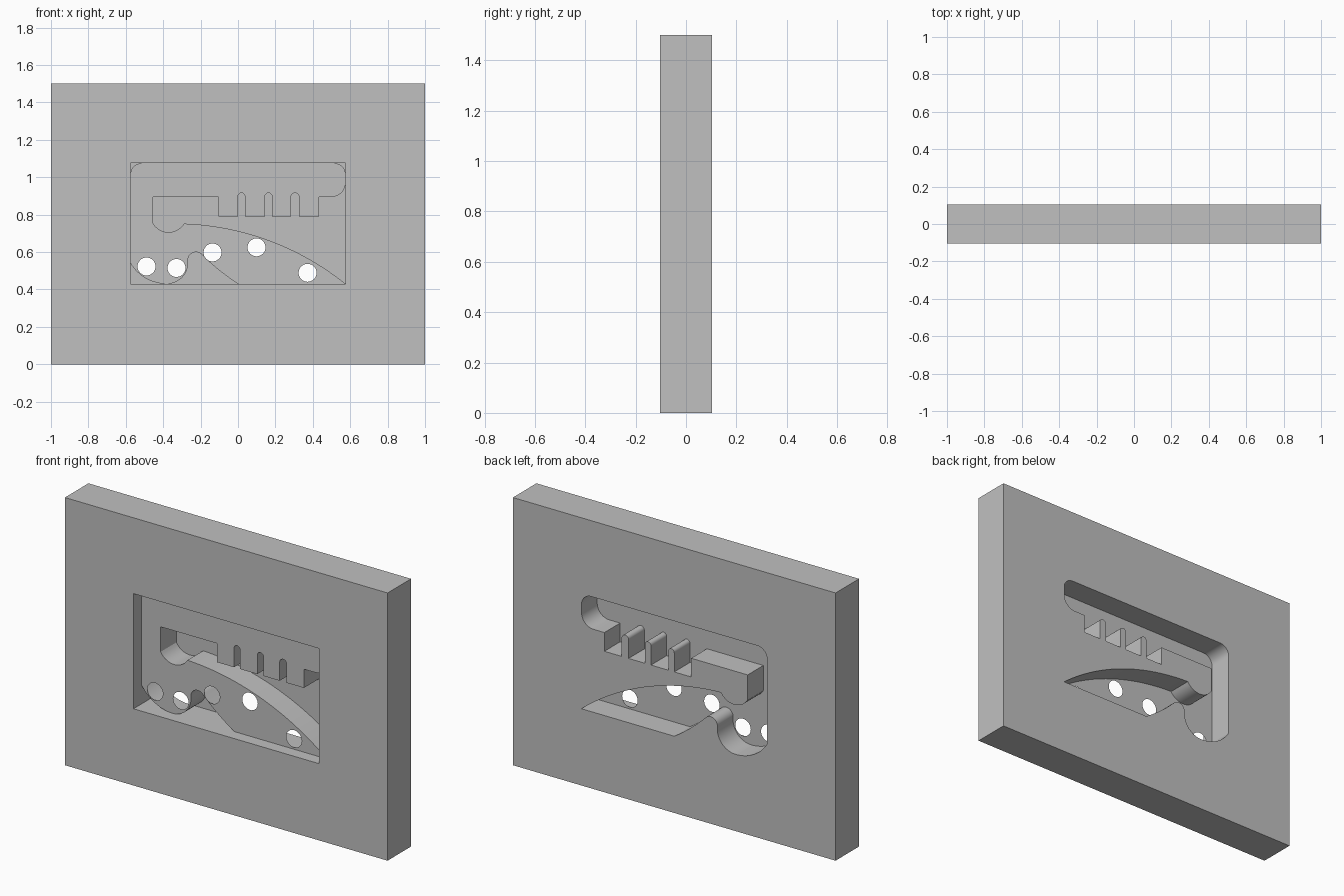
import bpy, bmesh, math
from mathutils import Vector
from mathutils.geometry import tessellate_polygon

if "Cube" in bpy.data.objects:
    bpy.data.objects.remove(bpy.data.objects["Cube"])

FRONT, PANEL, BACK = -0.104, -0.035, 0.104


def arc(p, m, q, n=14):
    """Points on the circle from p through m to q, leaving out p."""
    (ax, ay), (bx, by), (cx, cy) = p, m, q
    d = 2 * (ax * (by - cy) + bx * (cy - ay) + cx * (ay - by))
    a2, b2, c2 = ax * ax + ay * ay, bx * bx + by * by, cx * cx + cy * cy
    ux = (a2 * (by - cy) + b2 * (cy - ay) + c2 * (ay - by)) / d
    uy = (a2 * (cx - bx) + b2 * (ax - cx) + c2 * (bx - ax)) / d
    r = math.hypot(ax - ux, ay - uy)
    t0, tm, t1 = (math.atan2(y - uy, x - ux) for x, y in (p, m, q))
    sweep, mid = (t1 - t0) % math.tau, (tm - t0) % math.tau
    if mid > sweep:
        sweep -= math.tau
    pts = [(ux + r * math.cos(t0 + sweep * i / n), uy + r * math.sin(t0 + sweep * i / n))
           for i in range(1, n)]
    return pts + [q]


def rect(x0, z0, x1, z1):
    return [(x0, z0), (x1, z0), (x1, z1), (x0, z1)]


bm = bmesh.new()


def plate(loops, y, side):
    """Flat sheet at depth y; the first loop is the outline, the rest are holes."""
    verts = [bm.verts.new((x, y, z)) for loop in loops for x, z in loop]
    tris = tessellate_polygon([[Vector((x, z, 0)) for x, z in loop] for loop in loops])
    for t in tris:
        f = bm.faces.new([verts[i] for i in t])
        f.normal_update()
        if f.normal.y * side < 0:
            f.normal_flip()


def wall(pts, y0, y1, closed=True, inward=True):
    """Strip of wall between two depths along a counter-clockwise path."""
    rows = [[bm.verts.new((x, y, z)) for x, z in pts] for y in (y0, y1)]
    n = len(pts)
    for i in range(n if closed else n - 1):
        j = (i + 1) % n
        f = bm.faces.new((rows[0][i], rows[1][i], rows[1][j], rows[0][j]))
        if not inward:
            f.normal_flip()


# Outline of the recessed silhouette, counter-clockwise from the front
path = [(0.0, 0.43), (0.575, 0.43)]


def bend(mid, end, n=14):
    path.extend(arc(path[-1], mid, end, n))


bend((0.15, 0.668), (-0.289, 0.752), 32)           # long arch
bend((-0.369, 0.706), (-0.455, 0.755))             # small dip
path += [(-0.455, 0.895), (-0.105, 0.895), (-0.105, 0.79)]
for x0, x1 in ((0.0, 0.037), (0.144, 0.182), (0.283, 0.326)):  # comb slots
    path += [(x0, 0.79), (x0, 0.897)]
    bend(((x0 + x1) / 2, 0.916), (x1, 0.897), 10)
    path.append((x1, 0.79))
path += [(0.433, 0.79), (0.433, 0.895), (0.5, 0.895)]
bend((0.553, 0.917), (0.575, 0.97))                # rounded corners
path.append((0.575, 1.015))
bend((0.5574, 1.0574), (0.515, 1.075))
path.append((-0.515, 1.075))
bend((-0.5574, 1.0574), (-0.575, 1.015))
path.append((-0.575, 0.54))
bend((-0.49, 0.458), (-0.385, 0.43))               # lower scoop
bend((-0.302, 0.461), (-0.267, 0.55))
bend((-0.238, 0.598), (-0.193, 0.585))             # peak
bend((-0.1, 0.502), (0.0, 0.43))
path.pop()

slab = rect(-1, 0, 1, 1.5)
window = rect(-0.575, 0.43, 0.575, 1.075)
holes = [[(cx + 0.048 * math.cos(math.tau * i / 32), cz + 0.048 * math.sin(math.tau * i / 32))
          for i in range(32)]
         for cx, cz in ((-0.489, 0.523), (-0.329, 0.515), (-0.136, 0.598),
                        (0.099, 0.625), (0.372, 0.489))]

# Slab with a rectangular window in front and the silhouette cut in the back
plate([slab, window], FRONT, -1)
plate([slab, path], BACK, 1)
wall(slab, FRONT, BACK, inward=False)
wall(window, FRONT, PANEL)

# Pierced panel and the walls following its outline to the back
plate([path] + holes, PANEL, 1)
wall(path, PANEL, BACK)

# Window walls that continue past the panel where the silhouette leaves the edge
for run in ([(-0.575, 0.54), (-0.575, 0.43), (-0.385, 0.43)],
            [(-0.385, 0.43), (0.0, 0.43)],
            [(0.575, 0.43), (0.575, 0.97)],
            [(0.575, 1.015), (0.575, 1.075), (0.515, 1.075)],
            [(-0.515, 1.075), (-0.575, 1.075), (-0.575, 1.015)]):
    wall(run, PANEL, BACK, closed=False)

bmesh.ops.remove_doubles(bm, verts=bm.verts, dist=1e-5)
mesh = bpy.data.meshes.new("recessed_slab")
bm.to_mesh(mesh)
bm.free()
mat = bpy.data.materials.new("plain grey")
mat.diffuse_color = (0.527, 0.527, 0.527, 1)
mat.use_nodes = True
mat.node_tree.nodes["Principled BSDF"].inputs["Base Color"].default_value = mat.diffuse_color
mesh.materials.append(mat)
obj = bpy.data.objects.new("recessed_slab", mesh)
bpy.context.collection.objects.link(obj)
bpy.context.view_layer.objects.active = obj
obj.select_set(True)
bpy.ops.object.shade_smooth_by_angle(angle=math.radians(30))
